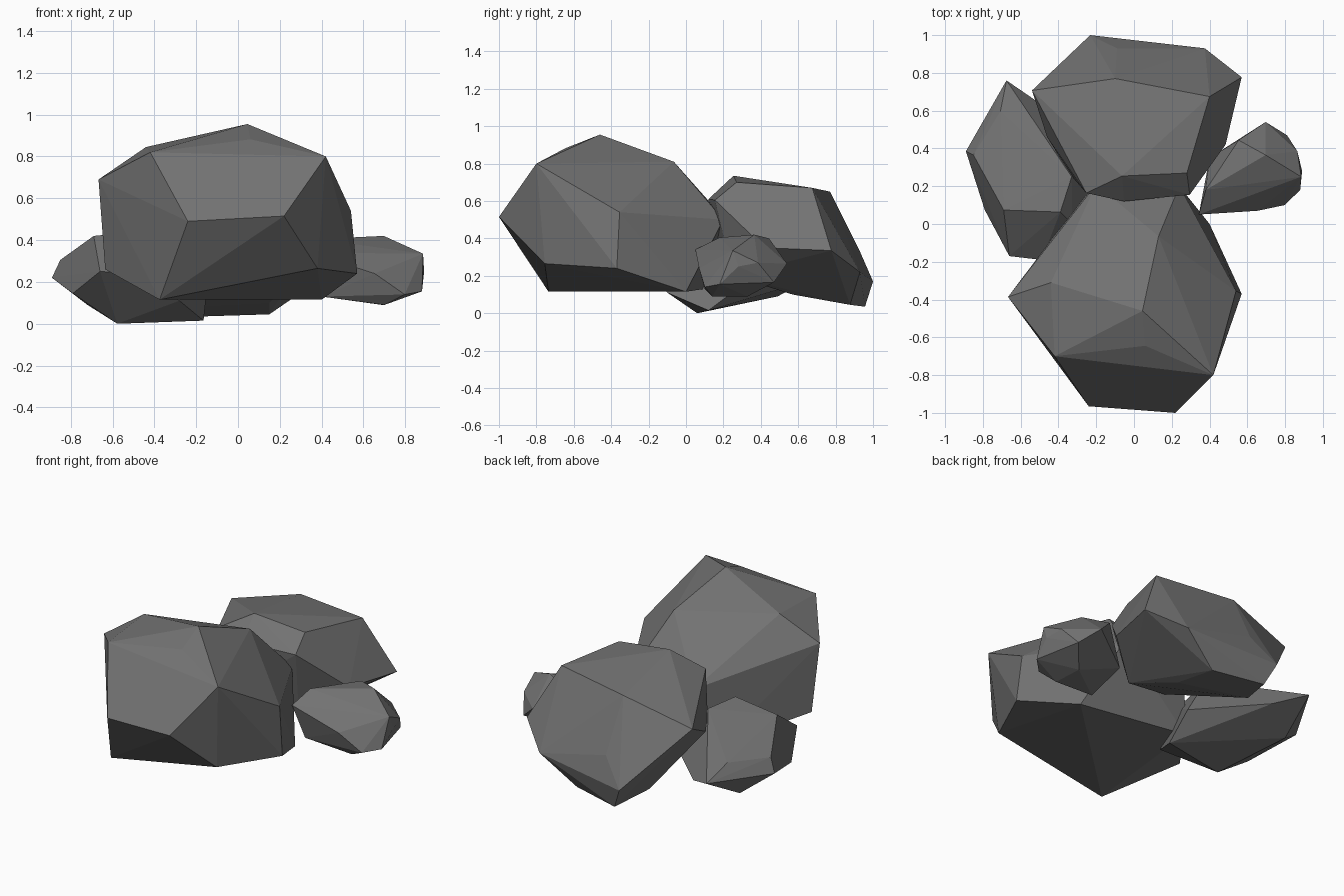
import bpy, bmesh, math

stone = bpy.data.materials.new("dark grey stone")
stone.diffuse_color = (0.17, 0.17, 0.17, 1)


def rock(name, corners):
    """A faceted boulder: the convex hull of a few corner points."""
    bm = bmesh.new()
    for c in corners:
        bm.verts.new(c)
    bmesh.ops.convex_hull(bm, input=bm.verts[:])
    loose = [v for v in bm.verts if not v.link_faces]
    bmesh.ops.delete(bm, geom=loose, context='VERTS')
    # merge nearly coplanar triangles into larger facets
    bmesh.ops.dissolve_limit(bm, angle_limit=math.radians(2),
                             verts=bm.verts[:], edges=bm.edges[:])
    bmesh.ops.recalc_face_normals(bm, faces=bm.faces[:])
    me = bpy.data.meshes.new(name)
    bm.to_mesh(me)
    bm.free()
    me.materials.append(stone)
    ob = bpy.data.objects.new(name, me)
    bpy.context.collection.objects.link(ob)
    return ob


# large boulder at the front
rock("front_boulder", [
    (.22, -1, .515), (-.24, -.965, .49), (.42, -.80, .80), (-.42, -.70, .82),
    (.06, -.645, .882), (.045, -.46, .955), (-.44, -.31, .845), (-.667, -.386, .69),
    (.13, -.065, .81), (.54, -.355, .54), (.57, -.37, .24), (.38, -.755, .265),
    (.40, 0, .115), (-.375, -.735, .115), (-.635, -.35, .26),
    (.24, .2, .5), (-.2, .21, .5), (-.3, .1, .13)])

# sloping boulder at the back
rock("back_boulder", [
    (-.063, .254, .735), (.28, .27, .70), (-.10, .77, .65), (.40, .675, .67),
    (-.053, .12, .61), (.295, .155, .605), (-.253, .164, .63), (.57, .777, .335),
    (.375, .93, .22), (-.09, .93, .33), (-.232, 1, .17), (-.17, .957, .035),
    (.15, .877, .045), (-.54, .707, .53), (-.46, .46, .40), (-.327, .25, .38),
    (.485, .42, .35), (-.25, .72, .08), (.15, .57, .1), (.25, .25, .2),
    (-.1, .15, .3)])

# low stone on the left
rock("left_stone", [
    (-.675, .76, .24), (-.707, .597, .32), (-.89, .385, .22), (-.85, .365, .305),
    (-.69, .074, .42), (-.39, .063, .45), (-.79, .074, .145), (-.66, -.17, .25),
    (-.49, -.19, .24), (-.577, .06, 0), (-.165, .12, .015), (-.28, -.1, .11),
    (-.72, .49, .09), (-.5, .64, .17), (-.15, .3, .15), (-.33, .25, .43),
    (-.327, 0, .36)])

# small stone on the right
rock("right_stone", [
    (.697, .365, .42), (.554, .444, .40), (.607, .18, .33), (.697, .54, .265),
    (.81, .47, .165), (.865, .385, .27), (.885, .25, .335), (.89, .28, .25),
    (.88, .18, .155), (.797, .1, .14), (.654, .07, .24), (.70, .14, .09),
    (.69, .33, .09), (.343, .05, .34), (.38, .18, .405), (.4, .35, .2),
    (.4, .1, .13)])
